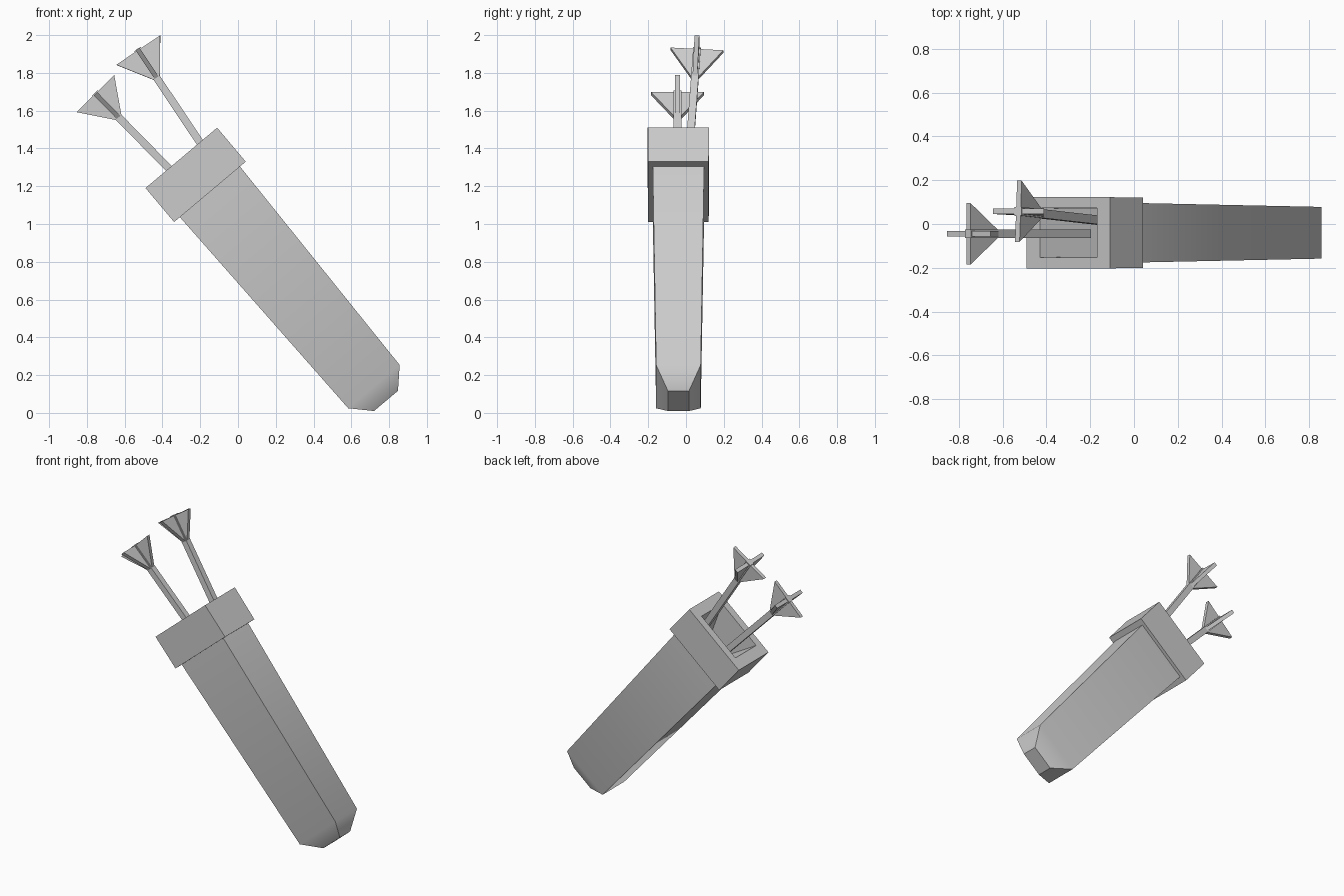
import bpy, bmesh, math
from mathutils import Matrix, Vector

cube = bpy.data.objects.get("Cube")
if cube:
    bpy.data.objects.remove(cube, do_unlink=True)

grey = bpy.data.materials.new("plain_grey")
grey.use_nodes = True
COLOUR = (0.6, 0.6, 0.6, 1)
grey.diffuse_color = COLOUR
grey.node_tree.nodes["Principled BSDF"].inputs["Base Color"].default_value = COLOUR


def make_object(name, bm, matrix):
    """Turn a bmesh into a placed, coloured object."""
    bmesh.ops.recalc_face_normals(bm, faces=bm.faces)
    bm.transform(matrix)
    mesh = bpy.data.meshes.new(name)
    bm.to_mesh(mesh)
    bm.free()
    mesh.materials.append(grey)
    ob = bpy.data.objects.new(name, mesh)
    bpy.context.collection.objects.link(ob)
    return ob


def loft(name, rings, matrix, cap_start=False, cap_end=False):
    """Bridge rectangular rings given as (height, half_x, half_y)."""
    bm = bmesh.new()
    loops = []
    for z, a, b in rings:
        loops.append([bm.verts.new((sx * a, sy * b, z))
                      for sx, sy in ((-1, -1), (1, -1), (1, 1), (-1, 1))])
    for low, high in zip(loops, loops[1:]):
        for i in range(4):
            j = (i + 1) % 4
            bm.faces.new((low[i], low[j], high[j], high[i]))
    if cap_start:
        bm.faces.new(loops[0])
    if cap_end:
        bm.faces.new(loops[-1])
    return make_object(name, bm, matrix)


def smooth(ob, degrees):
    bpy.ops.object.select_all(action='DESELECT')
    ob.select_set(True)
    bpy.context.view_layer.objects.active = ob
    bpy.ops.object.shade_smooth_by_angle(angle=math.radians(degrees))


# Leaning frame: local z points out of the quiver mouth
lean = Matrix.Translation((-0.30, -0.04, 1.35)) @ Matrix.Rotation(math.radians(-40.1), 4, 'Y')

# Rim with hollow mouth: floor, lip, outer wall, underside
loft("quiver_rim", [(-0.30, 0.06, 0.11), (0, 0.17, 0.1125), (0, 0.248, 0.1625),
                    (-0.235, 0.248, 0.16), (-0.235, 0.208, 0.136)],
     lean, cap_start=True)

# Tapered body with a chamfered tip
body = loft("quiver_body", [(-0.235, 0.208, 0.136), (-1.583, 0.178, 0.118),
                            (-1.682, 0.083, 0.056)],
            lean, cap_end=True)
smooth(body, 45)


def fletching(name, matrix, across_y):
    """Thin triangular vane, point towards the shaft's inner end."""
    bm = bmesh.new()
    half, thick = 0.14, 0.0125
    sides = []
    for t in (-thick, thick):
        outline = [(-half, 0), (half, 0), (0, -0.205)]
        sides.append([bm.verts.new((t, w, z) if across_y else (w, t, z))
                      for w, z in outline])
        bm.faces.new(sides[-1])
    for i in range(3):
        j = (i + 1) % 3
        bm.faces.new((sides[0][i], sides[0][j], sides[1][j], sides[1][i]))
    make_object(name, bm, matrix)


def arrow(name, end, inner):
    """Square shaft from inner point to tail end, with crossed vanes."""
    end, inner = Vector(end), Vector(inner)
    z = (end - inner).normalized()
    x = Vector((0, 1, 0)).cross(z).normalized()
    y = z.cross(x)
    place = Matrix.Translation(end) @ Matrix((x, y, z)).transposed().to_4x4()
    loft(name + "_shaft", [(-(end - inner).length, 0.02, 0.02), (0.005, 0.02, 0.02)],
         place, cap_start=True, cap_end=True)
    fletching(name + "_front_vane", place, False)
    fletching(name + "_cross_vane", place, True)


arrow("lower_arrow", (-0.755, -0.045, 1.69), (-0.21, -0.045, 1.135))
arrow("upper_arrow", (-0.528, 0.058, 1.92), (-0.10, 0.01, 1.28))
